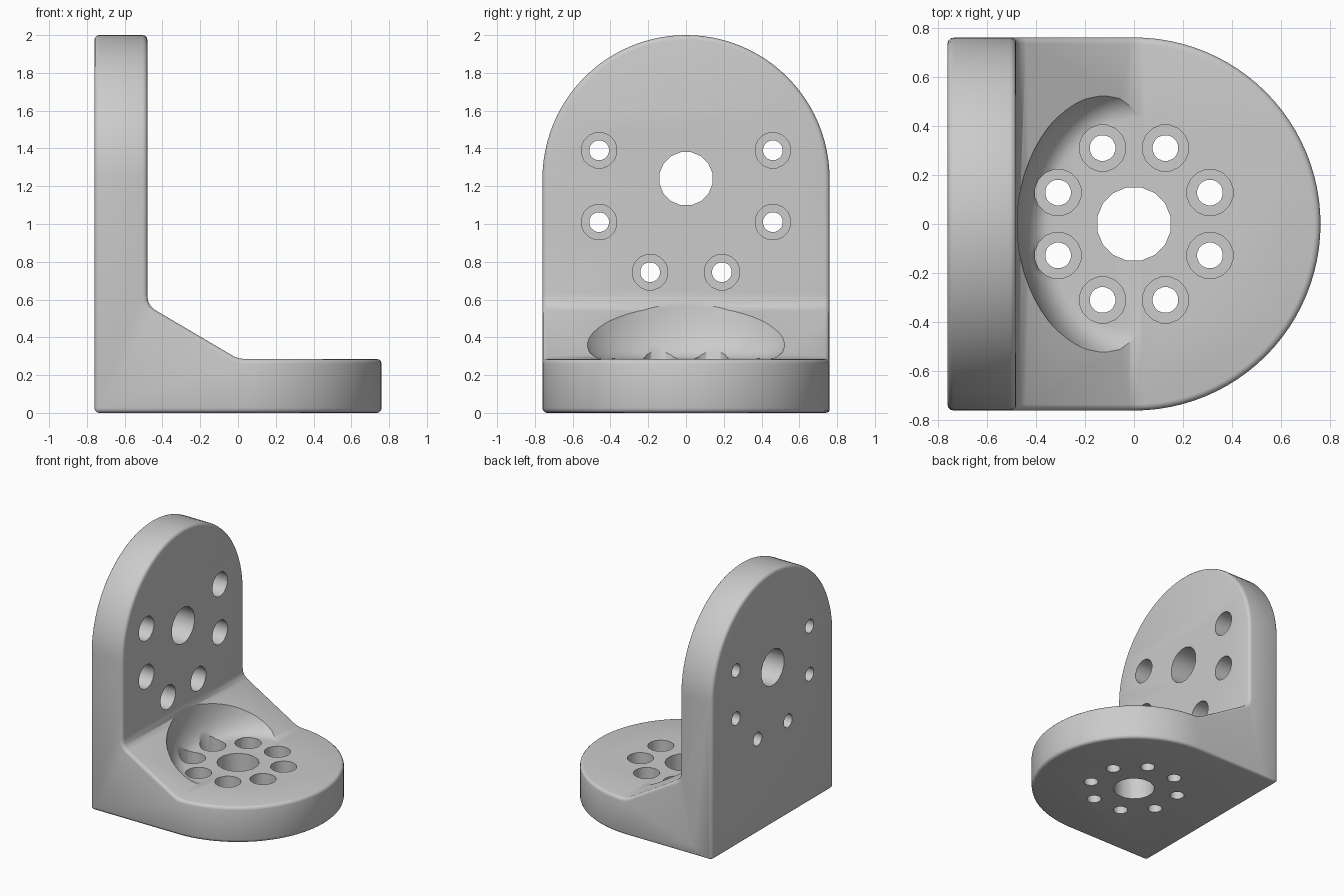
import bpy, bmesh
from math import pi, sin, cos
from mathutils import Matrix, Vector

cube = bpy.data.objects.get("Cube")
if cube:
    bpy.data.objects.remove(cube)

R = 0.76          # half width and end radius
BASE = 0.285      # base plate thickness
FACE = -0.48      # inner face of the upright
HUB = 1.24        # height of the upright's centre

grey = bpy.data.materials.new("plain grey")
grey.use_nodes = True
grey.diffuse_color = (0.6, 0.6, 0.6, 1)
grey.node_tree.nodes["Principled BSDF"].inputs["Base Color"].default_value = (0.6, 0.6, 0.6, 1)


def to_object(bm, name):
    bmesh.ops.recalc_face_normals(bm, faces=bm.faces)
    mesh = bpy.data.meshes.new(name)
    bm.to_mesh(mesh)
    bm.free()
    mesh.materials.append(grey)
    obj = bpy.data.objects.new(name, mesh)
    bpy.context.collection.objects.link(obj)
    return obj


def prism(name, points, step):
    """Extrude a closed outline of 3D points along a vector."""
    bm = bmesh.new()
    face = bm.faces.new([bm.verts.new(p) for p in points])
    made = bmesh.ops.extrude_face_region(bm, geom=[face], use_keep_orig=True)["geom"]
    bmesh.ops.translate(bm, vec=step, verts=[v for v in made if isinstance(v, bmesh.types.BMVert)])
    return to_object(bm, name)


def lathe(bm, profile, matrix, sides):
    """Closed solid of revolution from (radius, height) pairs."""
    rings = [[bm.verts.new(matrix @ Vector((r * cos(a), r * sin(a), z)))
              for a in (2 * pi * (i + 0.5) / sides for i in range(sides))] for r, z in profile]
    for low, high in zip(rings, rings[1:]):
        for i in range(sides):
            j = (i + 1) % sides
            bm.faces.new((low[i], low[j], high[j], high[i]))
    bm.faces.new(rings[0][::-1])
    bm.faces.new(rings[-1])


def apply(obj, kind, **settings):
    mod = obj.modifiers.new(kind.lower(), kind)
    for key, value in settings.items():
        setattr(mod, key, value)
    bpy.context.view_layer.objects.active = obj
    bpy.ops.object.modifier_apply(modifier=mod.name)


def combine(obj, tool, operation):
    tool.hide_render = True
    apply(obj, "BOOLEAN", object=tool, operation=operation, solver="EXACT")
    bpy.data.objects.remove(tool)
    bpy.context.view_layer.update()


# Body: L-shaped side profile with a sloping gusset and soft inner corners
side = [(-R, 0), (1, 0), (1, BASE), (0.04, BASE), (0.01, 0.288), (-0.02, 0.298),
        (-0.44, 0.545), (-0.465, 0.568), (-0.477, 0.595), (FACE, 0.63), (FACE, 2.2), (-R, 2.2)]
body = prism("angle_bracket", [(x, -1, z) for x, z in side], (0, 2, 0))

# Round the free ends of the base and of the upright
arc = [(R * cos(pi * i / 48), R * sin(pi * i / 48)) for i in range(49)]
base_outline = [(-1, R, -0.2)] + [(s, c, -0.2) for c, s in arc] + [(-1, -R, -0.2)]
combine(body, prism("base_outline", base_outline, (0, 0, 2.6)), "INTERSECT")
wall_outline = [(-1, R, -0.2)] + [(-1, c, HUB + s) for c, s in arc] + [(-1, -R, -0.2)]
combine(body, prism("upright_outline", wall_outline, (2.2, 0, 0)), "INTERSECT")

# Softened outer edges
apply(body, "BEVEL", width=0.025, segments=3, limit_method="ANGLE", angle_limit=0.7,
      use_clamp_overlap=False)

# Oval bowl scooped out of the gusset
bm = bmesh.new()
bowl = [(0.74, BASE + 0.0005), (0.80, 0.295), (0.86, 0.32), (0.91, 0.36), (0.95, 0.41),
        (0.98, 0.48), (0.995, 0.56), (1, 0.9)]
lathe(bm, bowl, Matrix.Diagonal((0.478, 0.6, 1, 1)), 64)
combine(body, to_object(bm, "bowl_cutter"), "DIFFERENCE")

# Holes: plain centre bores and counterbored screw holes
bm = bmesh.new()
turn = Matrix.Rotation(pi / 2, 4, "Y")


def bore(radius, matrix):
    lathe(bm, [(radius, -0.1), (radius, 0.36)], matrix, 16)


def screw_hole(matrix):
    lathe(bm, [(0.053, -0.1), (0.053, 0.12), (0.095, 0.12), (0.095, 0.36)], matrix, 16)


bore(0.152, Matrix.Identity(4))
for k in range(8):
    a = pi / 8 + k * pi / 4
    screw_hole(Matrix.Translation((0.335 * cos(a), 0.335 * sin(a), 0)))
bore(0.143, Matrix.Translation((-R, 0, HUB)) @ turn)
for y, z in ((0.46, 1.39), (0.46, 1.01), (0.19, 0.745)):
    for s in (-1, 1):
        screw_hole(Matrix.Translation((-R, s * y, z)) @ turn)
combine(body, to_object(bm, "hole_cutter"), "DIFFERENCE")

# Smooth shading with sharp hole rims
bpy.ops.object.select_all(action="DESELECT")
body.select_set(True)
bpy.context.view_layer.objects.active = body
bpy.ops.object.shade_smooth_by_angle(angle=0.6)
